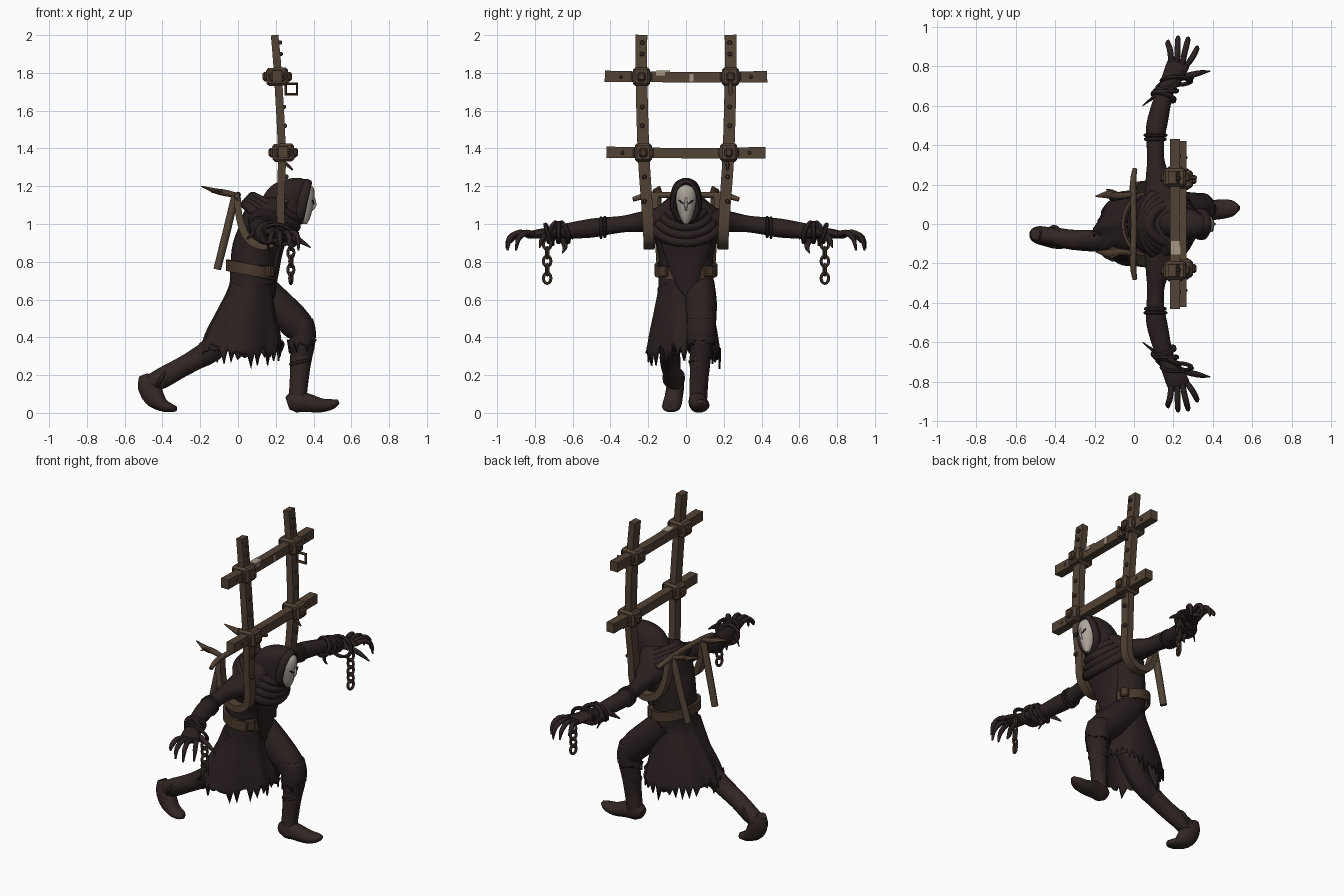
import bpy, bmesh, math, random
from mathutils import Vector

random.seed(4)
TAU = math.tau


def material(name, rgb):
    m = bpy.data.materials.new(name)
    m.diffuse_color = (*rgb, 1)
    return m


CLOTH = material("dark cloth", (0.025, 0.015, 0.015))
BOOT = material("boot leather", (0.032, 0.020, 0.018))
WOOD = material("weathered wood", (0.085, 0.056, 0.036))
STRAP = material("brown strap", (0.068, 0.042, 0.027))
IRON = material("rusty iron", (0.060, 0.040, 0.030))
MASK = material("bone mask", (0.42, 0.38, 0.33))
PALE = material("pale bare wood", (0.38, 0.31, 0.24))
BLACK = material("black", (0.008, 0.006, 0.006))


def finish(name, bm, mat, angle=50):
    bmesh.ops.recalc_face_normals(bm, faces=bm.faces)
    me = bpy.data.meshes.new(name)
    bm.to_mesh(me)
    bm.free()
    me.materials.append(mat)
    ob = bpy.data.objects.new(name, me)
    bpy.context.collection.objects.link(ob)
    bpy.ops.object.select_all(action='DESELECT')
    ob.select_set(True)
    bpy.context.view_layer.objects.active = ob
    bpy.ops.object.shade_smooth_by_angle(angle=math.radians(angle))
    return ob


def smooth_path(pts, k):
    """Catmull-Rom through tuples of any length."""
    out = []
    for i in range(len(pts) - 1):
        p0, p1, p2, p3 = (pts[max(i - 1, 0)], pts[i], pts[i + 1], pts[min(i + 2, len(pts) - 1)])
        for j in range(k):
            t = j / k
            out.append([b + 0.5 * t * (c - a + t * (2*a - 5*b + 4*c - d + t * (3*(b - c) + d - a)))
                        for a, b, c, d in zip(p0, p1, p2, p3)])
    return out + [list(pts[-1])]


def skin(name, rings, mat, closed=False, caps=True, angle=50):
    bm = bmesh.new()
    vr = [[bm.verts.new(p) for p in r] for r in rings]
    pairs = list(zip(vr, vr[1:])) + ([(vr[-1], vr[0])] if closed else [])
    for a, b in pairs:
        for i in range(len(a)):
            j = (i + 1) % len(a)
            bm.faces.new((a[i], a[j], b[j], b[i]))
    if caps and not closed:
        bm.faces.new(vr[0])
        bm.faces.new(vr[-1])
    return finish(name, bm, mat, angle)


def tube(name, pts, mat, ref=(0, 1, 0), n=12, k=3, closed=False, square=False):
    """pts are (x, y, z, half size along ref, half size across)."""
    pts = [p if len(p) == 5 else (*p, p[3]) for p in pts]
    path = pts if closed else smooth_path(pts, k)
    m, rings = len(path), []
    for i, p in enumerate(path):
        a = path[i - 1] if closed or i else path[0]
        b = path[(i + 1) % m] if closed else path[min(i + 1, m - 1)]
        t = (Vector(b[:3]) - Vector(a[:3])).normalized()
        r = Vector(ref)
        v = (r - t * r.dot(t)).normalized()
        u = v.cross(t)
        if square:
            dirs = [(1, 1), (1, -1), (-1, -1), (-1, 1)]
        else:
            dirs = [(math.cos(TAU*q/n), math.sin(TAU*q/n)) for q in range(n)]
        rings.append([Vector(p[:3]) + v*c*p[3] + u*s*p[4] for c, s in dirs])
    return skin(name, rings, mat, closed, angle=35 if square else 50)


def stack(name, levels, mat, n=32, k=3, folds=0, caps=True, hem=None, cy=0, shear=0):
    """Horizontal ellipses (z, centre x, radius x, radius y), optional folds and torn hem."""
    lv, rings = smooth_path(levels, k), []
    tears = [random.uniform(-1, 0.9) if q % 2 else random.uniform(0.2, 1) for q in range(n)]
    for i, (z, cx, rx, ry) in enumerate(lv):
        ring, f = [], i / (len(lv) - 1)
        for q in range(n):
            th = TAU * q / n
            w = 1 + folds * f * math.sin(7 * th + 2 * math.sin(2 * th))
            dz = hem(th, tears[q]) if hem and i == len(lv) - 1 else 0
            x = rx * w * math.cos(th)
            ring.append((cx + x, cy + ry*w*math.sin(th) + shear*f*x, z + dz))
        rings.append(ring)
    ob = skin(name, rings, mat, caps=caps)
    if not caps:
        mod = ob.modifiers.new("thickness", 'SOLIDIFY')
        mod.thickness = 0.01
    return ob


def box(name, c, size, mat, bevel=0.006, rot=(0, 0, 0)):
    bm = bmesh.new()
    bmesh.ops.create_cube(bm, size=1)
    bmesh.ops.scale(bm, vec=size, verts=bm.verts)
    if bevel:
        bmesh.ops.bevel(bm, geom=bm.edges[:], offset=bevel, segments=1, affect='EDGES')
    ob = finish(name, bm, mat, 30)
    ob.location, ob.rotation_euler = c, rot
    return ob


def loop(name, c, a, b, r, mat, count=20, n=6):
    """Closed ring of wire round centre c, spanned by vectors a and b."""
    a, b, c = Vector(a), Vector(b), Vector(c)
    pts = [(*(c + a*math.cos(TAU*i/count) + b*math.sin(TAU*i/count)), r) for i in range(count)]
    return tube(name, pts, mat, ref=a.cross(b).normalized(), n=n, closed=True)


# Body, coat and belt
stack("torso", [(.68, .08, .11, .14), (.8, .08, .118, .142), (.9, .105, .132, .16), (1.0, .14, .13, .195),
                (1.08, .16, .12, .165), (1.14, .2, .08, .08)], CLOTH)
stack("tattered_coat", [(.78, .075, .12, .145), (.68, .07, .115, .135), (.55, .045, .15, .155),
                        (.42, .025, .195, .178), (.31, .015, .215, .192)], CLOTH, n=72, folds=.05, caps=False,
      hem=lambda th, t: .06*t - .035 + .05*abs(math.cos(th)), cy=-.008, shear=.22)
belt = [(.07 + .126*math.cos(TAU*i/32), .158*math.sin(TAU*i/32), .757 - .025*math.cos(TAU*i/32), .03, .008)
        for i in range(32)]
tube("belt", belt, STRAP, ref=(0, 0, 1), closed=True, square=True)
for s in (-1, 1):
    box("belt_pouch", (.165, .115*s, .75), (.04, .05, .06), STRAP, rot=(0, 0, .6*s))
# Cloth hanging over the belt in front
tube("chest_drape", [(.24, 0, .93, .14, .02), (.215, 0, .84, .115, .02), (.2, 0, .76, .085, .02),
                     (.19, .01, .68, .06, .015), (.19, .02, .6, .012, .006)], CLOTH, n=14)

# Cowl folds and hood
for i in range(4):
    loop("cowl_fold", (.195 - .01*i, 0, 1.085 - .027*i), (.118 + .002*i, 0, -.058 - .014*i),
         (0, .095 + .026*i, 0), .028, CLOTH, 28, 10)
stack("hood", [(1.0, .2, .13, .11), (1.08, .225, .13, .09), (1.15, .25, .115, .083), (1.2, .272, .098, .07),
               (1.23, .298, .068, .045), (1.243, .31, .022, .015)], CLOTH, 24)
rim = [(.343 + .024*math.sin(TAU*i/24), (.066 - .008*math.sin(TAU*i/24))*math.cos(TAU*i/24),
        1.118 + .105*math.sin(TAU*i/24), .026, .016) for i in range(24)]
tube("hood_rim", rim, CLOTH, ref=(1, 0, -.2), n=8, closed=True)

# Mask with eye slits and nose
stack("mask", [(1.0, .352, .012, .01), (1.03, .348, .033, .03), (1.09, .348, .05, .048),
               (1.15, .35, .056, .057), (1.19, .35, .05, .05), (1.212, .35, .025, .03)], MASK, 20)
tube("mask_nose", [(.402, 0, 1.14, .005), (.407, 0, 1.1, .008), (.39, 0, 1.07, .004)], MASK, n=8)
for s in (-1, 1):
    tube("eye_slit", [(.394, .039*s, 1.126, .002, .004), (.399, .027*s, 1.117, .005, .004),
                      (.401, .013*s, 1.106, .002, .004)], BLACK, ref=(0, 0, 1), n=8)

# Front leg and boot
tube("front_leg", [(.09, .07, .69, .08), (.19, .08, .585, .083, .09), (.318, .08, .46, .078, .085),
                   (.345, .08, .38, .065, .065), (.33, .075, .26, .053, .055), (.32, .065, .06, .04, .04)], CLOTH, n=16)
stack("front_knee_tatters", [(.5, .322, .075, .075), (.43, .342, .07, .078), (.35, .338, .07, .072)], CLOTH,
      n=28, caps=False, hem=lambda th, t: .04*t, cy=.08)
tube("front_boot", [(.262, .06, .05, .03, .035), (.3, .06, .06, .047, .058), (.36, .065, .055, .048, .052),
                    (.44, .075, .04, .05, .038), (.5, .08, .047, .04, .027), (.532, .082, .062, .012, .012)], BOOT, n=14)
tube("front_boot_shaft", [(.335, .075, .3, .056, .059), (.325, .07, .2, .05, .05), (.315, .065, .07, .047, .047)], BOOT)
loop("front_boot_cuff", (.33, .072, .27), (.05, 0, .012), (0, .05, 0), .01, BOOT)

# Back leg and boot
tube("back_leg", [(.04, -.07, .66, .08), (-.05, -.075, .46, .075), (-.14, -.085, .335, .056, .066),
                  (-.27, -.085, .26, .048, .05), (-.38, -.07, .195, .042), (-.47, -.055, .15, .04)], CLOTH, n=16)
tube("back_boot_shaft", [(-.2, -.085, .295, .055, .055), (-.31, -.08, .235, .051, .053), (-.4, -.065, .185, .047, .055),
                         (-.47, -.055, .15, .043, .048)], BOOT)
tube("back_boot", [(-.5, -.05, .2, .03, .025), (-.48, -.055, .15, .045, .055), (-.445, -.065, .085, .048, .057),
                   (-.4, -.075, .042, .05, .036), (-.35, -.082, .025, .042, .022), (-.325, -.085, .022, .015, .012)],
     BOOT, n=14)
loop("back_boot_cuff", (-.405, -.065, .185), (.03, 0, .05), (0, .05, 0), .011, BOOT)

for s in (-1, 1):
    # Arms
    tube("arm", [(.15, .1*s, 1.03, .07, .1), (.135, .18*s, 1.018, .06, .085), (.118, .25*s, 1.01, .052, .06),
                 (.11, .33*s, 1.0, .044), (.108, .43*s, .988, .047), (.115, .5*s, .978, .05, .054),
                 (.14, .61*s, .965, .043, .048), (.165, .7*s, .955, .034)], CLOTH, ref=(0, 0, 1), n=14)
    for y, x, r in ((.43, .108, .05), (.45, .109, .052)):
        loop("sleeve_band", (x, y*s, 1.015 - (y - .25)*.17), (r, 0, 0), (0, 0, r), .009, CLOTH)
    # Hand with four fingers and a thumb
    tube("palm", [(.155, .66*s, .958, .03, .038), (.185, .73*s, .955, .026, .047), (.22, .8*s, .945, .023, .057),
                  (.235, .83*s, .935, .014, .052)], CLOTH, ref=(0, 0, 1))
    for i, (tx, ty, tz) in enumerate(((.175, .93, .9), (.225, .95, .87), (.275, .945, .86), (.32, .9, .86))):
        bx = .19 + .027*i
        tube("finger", [(bx, .81*s, .945, .015), ((bx + tx)/2, .88*s - .012*i*s*(i == 3), .955, .015),
                        (tx - .003, (ty - .015)*s, .925, .014), (tx, ty*s, tz, .005)], CLOTH, ref=(1, 0, 0), n=8)
    tube("thumb", [(.2, .73*s, .945, .018), (.27, .75*s, .935, .016), (.33, .765*s, .91, .014),
                   (.385, .775*s, .875, .003)], CLOTH, ref=(0, 0, 1), n=8)
    # Wrist shackle, rags and chain
    for j, y in enumerate((.645, .675, .705)):
        loop("wrist_wrap", (.15 + .012*j, y*s, .955), (.053, .015*s*(j - 1), .008), (0, .018*s*(1 - j), .05), .014, CLOTH)
    tube("wrist_rag", [(.13, .66*s, .97, .014), (.09, .635*s, .955, .018, .008), (.045, .6*s, .92, .003)],
         CLOTH, ref=(0, 0, 1), n=8)
    tube("hanging_rag", [(.15, .66*s, .93, .016), (.16, .64*s, .88, .014, .006), (.17, .655*s, .845, .003)], CLOTH, n=8)
    loop("shackle", (.215, .725*s, .945), (.075, 0, -.01), (0, .02*s, .052), .011, CLOTH)
    for j in range(5):
        wide = (.016, .004, 0) if j % 2 else (.006, .02, 0)
        loop("chain_link", (.28, .735*s, .893 - .045*j), wide, (0, 0, .028), .0085, IRON, 12)

    # Yoke posts curling under the arms, with pegs and back rods
    tube("frame_post", [(-.005, .17*s, 1.15, .024, .018), (.01, .18*s, 1.02, .027, .018), (.055, .19*s, .92, .028, .02),
                        (.13, .195*s, .885, .028, .02), (.2, .197*s, .915, .028, .02), (.225, .2*s, .99, .029, .021),
                        (.225, .208*s, 1.12, .03, .021), (.232, .225*s, 1.38, .031, .021),
                        (.212, .236*s, 1.78, .031, .021), (.194, .236*s, 2.0, .031, .02)], WOOD, k=4, square=True)
    for z in (1.12, 1.25, 1.52, 1.62, 1.9, 1.96):
        x = .235 - max(0, z - 1.4)*.06
        box("post_peg", (x + .02, (.22 + .012*(z > 1.4))*s, z), (.024, .022, .022), STRAP, .005)
    tube("back_rod", [(-.015, .15*s, 1.15, .02), (-.06, .145*s, .96, .021), (-.11, .135*s, .76, .02)], WOOD, n=8)
    tube("back_branch", [(.0, .15*s, 1.15, .014), (-.07, .142*s, 1.165, .017), (-.12, .15*s, 1.175, .022, .014),
                         (-.195, .14*s, 1.2, .003)], STRAP, n=8)
    tube("branch_twig", [(-.07, .145*s, 1.16, .011), (-.11, .165*s, 1.18, .009), (-.14, .175*s, 1.165, .003)], STRAP, n=6)

# Back bar, cross bars and joints
tube("back_bar", [(.005, -.28, 1.13, .012), (-.005, -.2, 1.15, .016), (.0, 0, 1.155, .016), (-.005, .2, 1.15, .016),
                  (.005, .28, 1.13, .012)], WOOD, ref=(0, 0, 1), n=8)
for z, x, half in ((1.78, .208, .43), (1.378, .24, .42)):
    tube("cross_bar", [(x, -half, z + .002, .03, .026), (x, 0, z - .003, .027, .025), (x, half, z, .03, .026)],
         WOOD, ref=(0, 0, 1), k=4, square=True)
    for s in (-1, 1):
        y = (.236 if z > 1.5 else .226)*s
        box("joint_block", (x, y, z), (.115, .09, .095), WOOD, .012, (0, -.04, 0))
        box("joint_key", (x, y, z), (.155, .045, .05), STRAP, .01)
        box("joint_strap", (x, y, z), (.08, .11, .05), STRAP, .008)
        box("bar_stud", (x + .025, half*.8*s, z), (.01, .018, .018), STRAP, .004)

# Bare wood patches and hanging loop on the frame
box("bare_patch", (.2352, .03, 1.775), (.005, .022, .04), PALE, 0)
box("bare_patch", (.2352, -.135, 1.797), (.006, .045, .022), PALE, 0)
box("bare_patch_top", (.21, -.12, 1.809), (.045, .07, .006), PALE, 0)
loop("iron_loop", (.283, .236, 1.715), (.03, 0, .028), (-.03, 0, .028), .01, STRAP, 4)
tube("frame_hook", [(.24, .22, 1.33, .008), (.265, .22, 1.31, .01), (.29, .22, 1.285, .005)], IRON, n=6)
